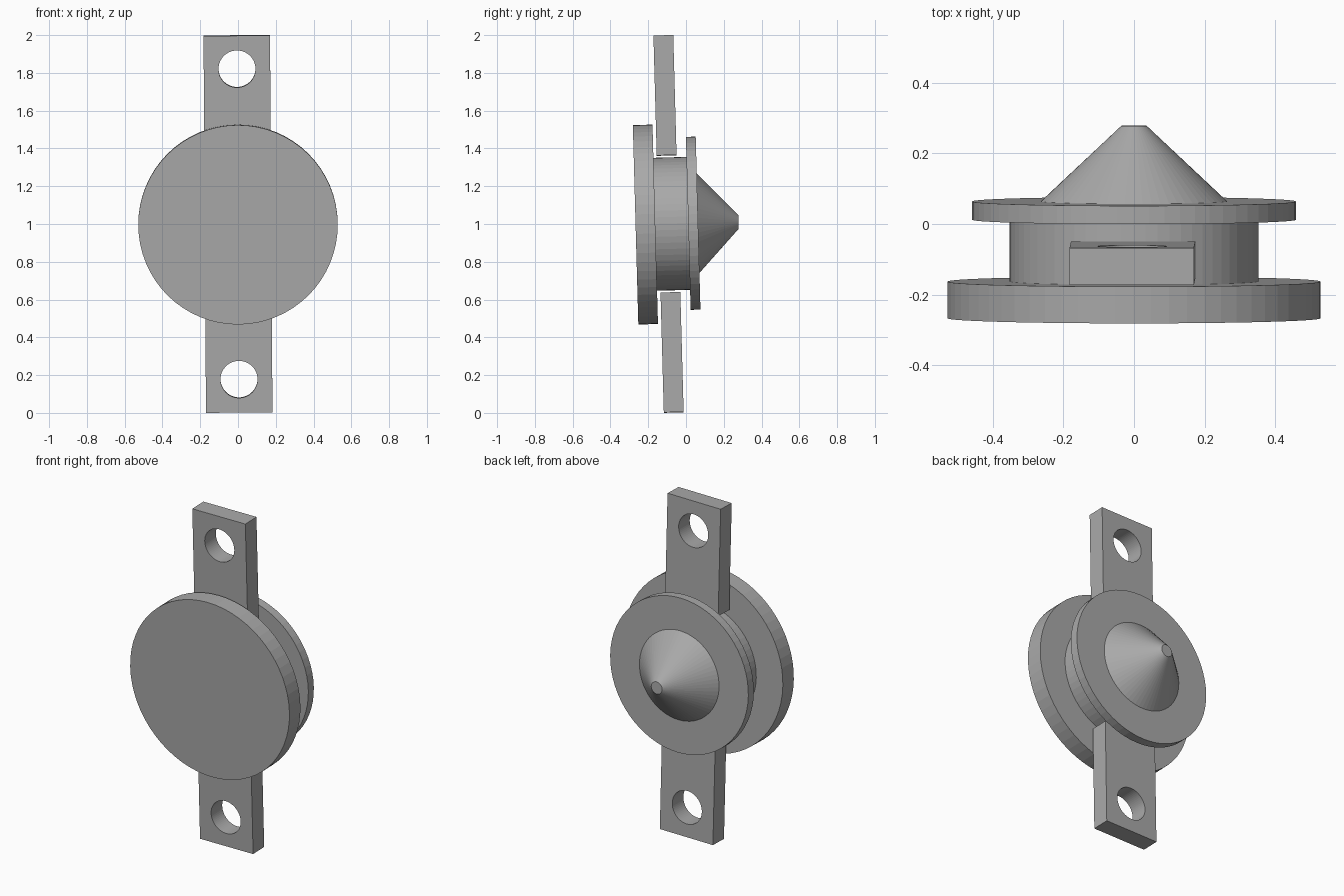
import bpy
import bmesh
from math import cos, sin, pi
from mathutils import Matrix

cube = bpy.data.objects.get("Cube")
if cube:
    bpy.data.objects.remove(cube)

# Whole model leans slightly about x and rolls slightly about y
TILT = (Matrix.Translation((0, 0, 1.003)) @ Matrix.Rotation(0.0275, 4, 'X')
        @ Matrix.Rotation(-0.0065, 4, 'Y'))
UPRIGHT = Matrix.Rotation(pi / 2, 4, 'X')
SIDES = 64

grey = bpy.data.materials.new("plain grey")
grey.use_nodes = True
colour = (0.4, 0.4, 0.4, 1)
grey.diffuse_color = colour
grey.node_tree.nodes["Principled BSDF"].inputs["Base Color"].default_value = colour


def add_object(name, mesh):
    mesh.materials.clear()
    mesh.materials.append(grey)
    obj = bpy.data.objects.new(name, mesh)
    obj.matrix_world = TILT
    bpy.context.collection.objects.link(obj)
    return obj


def round_part(name, y_front, y_back, r_front, r_back):
    """Capped cylinder or cone frustum along the y axis."""
    bm = bmesh.new()
    bmesh.ops.create_cone(bm, cap_ends=True, segments=SIDES, radius1=r_back,
                          radius2=r_front, depth=y_back - y_front)
    bm.transform(Matrix.Translation((0, (y_front + y_back) / 2, 0)) @ UPRIGHT)
    mesh = bpy.data.meshes.new(name)
    bm.to_mesh(mesh)
    bm.free()
    return add_object(name, mesh)


def outline(curve, points):
    spline = curve.splines.new('POLY')
    spline.points.add(len(points) - 1)
    for p, (x, z) in zip(spline.points, points):
        p.co = (x, z, 0, 1)
    spline.use_cyclic_u = True


def tab(name, side):
    """Flat strap with a round hole, extruded from its outline."""
    w, inner, outer, hole, r = 0.176, 0.363 * side, 0.998 * side, 0.822 * side, 0.098
    curve = bpy.data.curves.new(name, 'CURVE')
    curve.dimensions = '2D'
    curve.fill_mode = 'BOTH'
    curve.extrude = 0.0525
    outline(curve, [(-w, inner), (w, inner), (w, outer), (-w, outer)])
    outline(curve, [(r * cos(2 * pi * i / SIDES), hole + r * sin(2 * pi * i / SIDES))
                    for i in range(SIDES)])
    temp = bpy.data.objects.new("outline", curve)
    bpy.context.collection.objects.link(temp)
    graph = bpy.context.evaluated_depsgraph_get()
    mesh = bpy.data.meshes.new_from_object(temp.evaluated_get(graph))
    bpy.data.objects.remove(temp)
    mesh.transform(Matrix.Translation((0, -0.0925, 0)) @ UPRIGHT)
    # Weld the caps to the walls and shade flat
    bm = bmesh.new()
    bm.from_mesh(mesh)
    bmesh.ops.remove_doubles(bm, verts=bm.verts, dist=0.0001)
    bmesh.ops.recalc_face_normals(bm, faces=bm.faces)
    for f in bm.faces:
        f.smooth = False
        f.material_index = 0
    bm.to_mesh(mesh)
    bm.free()
    mesh.name = name
    return add_object(name, mesh)


# Round body, front to back
round_part("front_disc", -0.267, -0.163, 0.528, 0.528)
round_part("neck", -0.163, 0.012, 0.352, 0.352)
round_part("back_flange", 0.012, 0.064, 0.458, 0.458)
round_part("back_cone", 0.064, 0.278, 0.264, 0.036)

# Fixing straps above and below the neck
tab("upper_strap", 1)
tab("lower_strap", -1)
